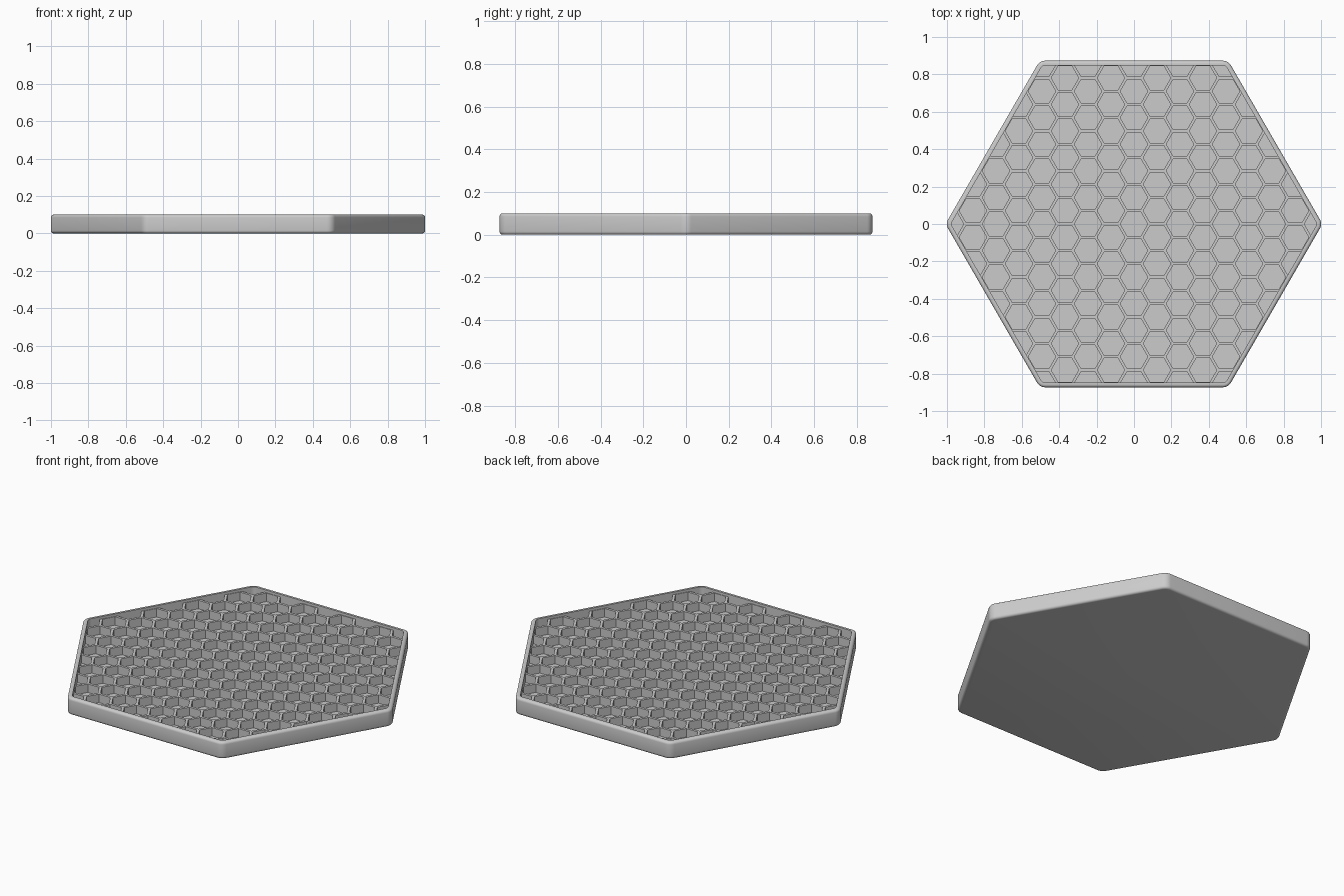
import bpy, bmesh, math

if "Cube" in bpy.data.objects:
    bpy.data.objects.remove(bpy.data.objects["Cube"])

TAU = math.tau
PITCH = 0.142      # cell spacing
RIB = 0.015        # rib width
FLOOR, RIB_TOP, TOP = 0.035, 0.085, 0.10
APOTHEM, CORNER, EDGE = 0.873, 0.05, 0.015
INNER, INNER_CORNER = 0.848, 0.03

grey = bpy.data.materials.new("grey")
grey.diffuse_color = (0.6, 0.6, 0.6, 1)
grey.use_nodes = True
grey.node_tree.nodes["Principled BSDF"].inputs["Base Color"].default_value = grey.diffuse_color


def rounded_hex(a, r, steps=6):
    """Outline of a flat-topped hexagon with apothem a and corner radius r."""
    c = (a - r) / math.cos(math.pi / 6)
    pts = []
    for k in range(6):
        mid = k * TAU / 6
        for s in range(steps + 1):
            t = mid + (s / steps - 0.5) * TAU / 6
            pts.append((c * math.cos(mid) + r * math.cos(t),
                        c * math.sin(mid) + r * math.sin(t)))
    return pts


def loft(bm, rings):
    """Skin a stack of (outline, z) rings and cap both ends."""
    loops = [[bm.verts.new((x, y, z)) for x, y in pts] for pts, z in rings]
    n = len(loops[0])
    for lo, hi in zip(loops, loops[1:]):
        for i in range(n):
            j = (i + 1) % n
            bm.faces.new((lo[i], lo[j], hi[j], hi[i]))
    bm.faces.new(loops[0][::-1])
    bm.faces.new(loops[-1])


def finish(name, bm):
    bmesh.ops.recalc_face_normals(bm, faces=bm.faces)
    mesh = bpy.data.meshes.new(name)
    bm.to_mesh(mesh)
    bm.free()
    mesh.materials.append(grey)
    ob = bpy.data.objects.new(name, mesh)
    bpy.context.collection.objects.link(ob)
    return ob


def activate(ob):
    bpy.ops.object.select_all(action='DESELECT')
    ob.select_set(True)
    bpy.context.view_layer.objects.active = ob


# Tray: softened outer wall, narrow rim, recessed floor
bm = bmesh.new()
rings = []
arc = [i * math.pi / 8 for i in range(5)]
for t in arc:                                   # lower edge
    d = EDGE * (1 - math.sin(t))
    rings.append((rounded_hex(APOTHEM - d, CORNER - d), EDGE * (1 - math.cos(t))))
for t in arc:                                   # upper edge
    d = EDGE * (1 - math.cos(t))
    rings.append((rounded_hex(APOTHEM - d, CORNER - d), TOP - EDGE * (1 - math.sin(t))))
rings += [(rounded_hex(INNER, INNER_CORNER), z) for z in (TOP, FLOOR)]
loft(bm, rings)
tray = finish("tray", bm)
activate(tray)
bpy.ops.object.shade_smooth_by_angle(angle=math.radians(35))

# Panel that becomes the honeycomb ribs
bm = bmesh.new()
panel = rounded_hex(INNER + 0.004, INNER_CORNER + 0.004)
loft(bm, [(panel, FLOOR - 0.01), (panel, RIB_TOP)])
ribs = finish("honeycomb_ribs", bm)

# Hexagonal cell cutters
bm = bmesh.new()
R = (PITCH - RIB) / math.sqrt(3)
for col in range(-8, 9):
    for row in range(-8, 9):
        x = col * PITCH * math.sqrt(3) / 2
        y = (row + 0.5 * (col % 2)) * PITCH
        reach = max(abs(y), abs(x) * math.cos(math.pi / 6) + abs(y) * 0.5)
        if reach > INNER + PITCH / 2:
            continue
        cell = [(x + R * math.cos(k * TAU / 6), y + R * math.sin(k * TAU / 6))
                for k in range(6)]
        loft(bm, [(cell, 0.01), (cell, 0.12)])
cutter = finish("cell_cutter", bm)
cutter.hide_render = True

mod = ribs.modifiers.new("cells", 'BOOLEAN')
mod.operation = 'DIFFERENCE'
mod.solver = 'EXACT'
mod.object = cutter
activate(ribs)
bpy.ops.object.modifier_apply(modifier=mod.name)
bpy.data.objects.remove(cutter, do_unlink=True)
